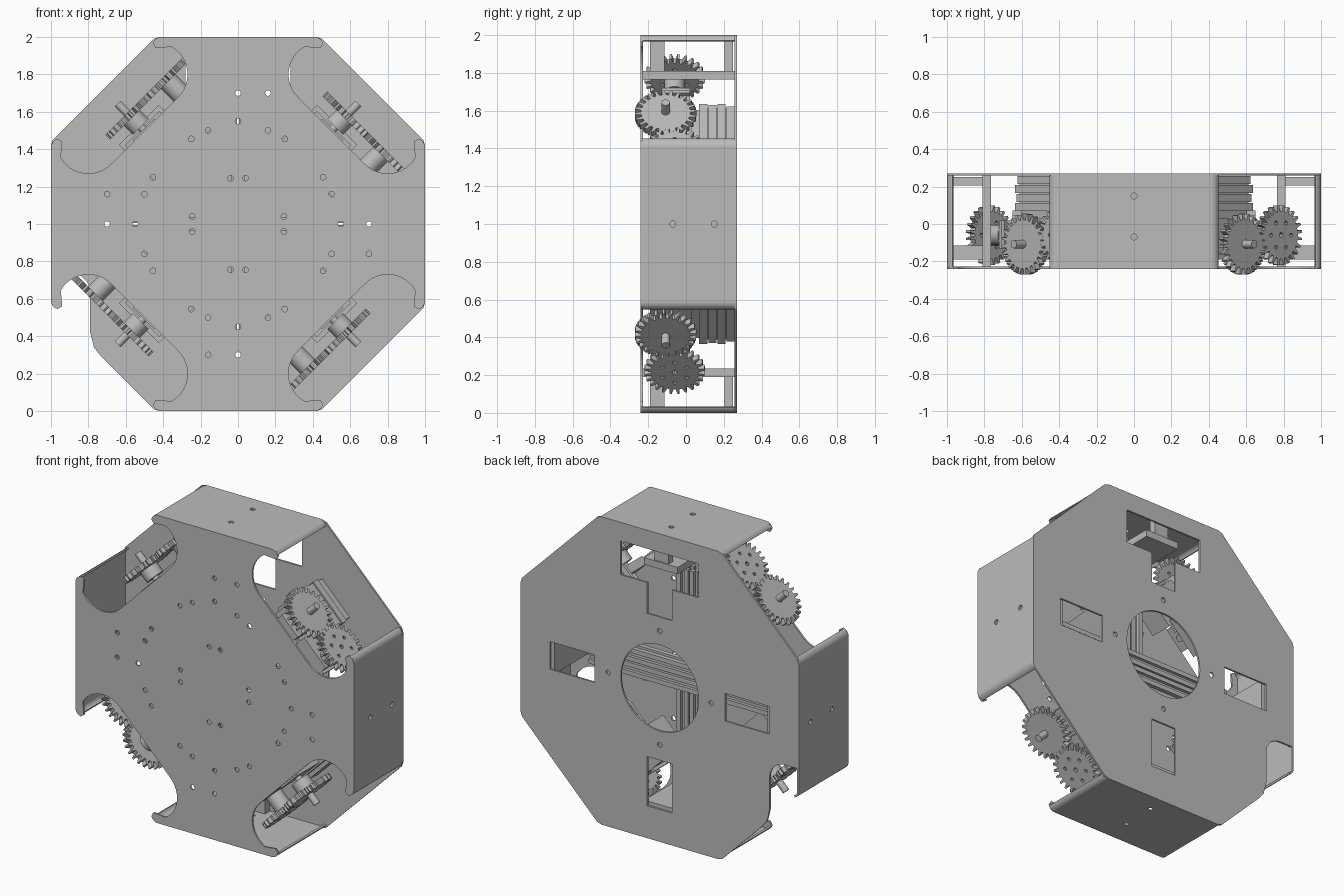
import bpy, math
from math import sin, cos, pi, radians
from mathutils import Matrix, Vector

if "Cube" in bpy.data.objects:
    bpy.data.objects.remove(bpy.data.objects["Cube"], do_unlink=True)

grey = bpy.data.materials.new("plain_grey")
grey.use_nodes = True
grey.diffuse_color = (0.5, 0.5, 0.5, 1)
grey.node_tree.nodes["Principled BSDF"].inputs["Base Color"].default_value = (0.5, 0.5, 0.5, 1)

CENTRE = Matrix.Translation((0, 0, 1))
UPRIGHT = Matrix.Rotation(pi / 2, 4, 'X')   # sheet drawn in x, z
ALONG_X = Matrix.Rotation(pi / 2, 4, 'Y')


def turn(degrees):
    """Clockwise turn about the middle, as seen from the front."""
    return CENTRE @ Matrix.Rotation(radians(degrees), 4, 'Y')


def at(x, y, z):
    return Matrix.Translation((x, y, z))


def arc(cx, cy, r, a, b, n=12):
    return [(cx + r * cos(radians(a + (b - a) * i / n)),
             cy + r * sin(radians(a + (b - a) * i / n))) for i in range(n + 1)]


def circle(cx, cy, r, n=20):
    return arc(cx, cy, r, 0, 360, n)[:-1]


def rect(x0, x1, y0, y1):
    return [(x0, y0), (x1, y0), (x1, y1), (x0, y1)]


def sheet(name, outline, holes, thick, matrix, smooth=False):
    """Flat outline with holes, thickened evenly about its plane."""
    curve = bpy.data.curves.new(name, 'CURVE')
    curve.dimensions = '2D'
    curve.fill_mode = 'BOTH'
    curve.extrude = thick / 2
    for loop in [outline] + holes:
        spline = curve.splines.new('POLY')
        spline.points.add(len(loop) - 1)
        for point, (x, y) in zip(spline.points, loop):
            point.co = (x, y, 0, 1)
        spline.use_cyclic_u = True
    temp = bpy.data.objects.new(name + "_outline", curve)
    bpy.context.collection.objects.link(temp)
    bpy.context.view_layer.update()
    graph = bpy.context.evaluated_depsgraph_get()
    mesh = bpy.data.meshes.new_from_object(temp.evaluated_get(graph))
    bpy.data.objects.remove(temp, do_unlink=True)
    bpy.data.curves.remove(curve)
    mesh.name = name
    mesh.transform(matrix)
    mesh.materials.clear()
    mesh.materials.append(grey)
    obj = bpy.data.objects.new(name, mesh)
    bpy.context.collection.objects.link(obj)
    for poly in mesh.polygons:
        poly.use_smooth = False
    if smooth:
        bpy.ops.object.select_all(action='DESELECT')
        bpy.context.view_layer.objects.active = obj
        obj.select_set(True)
        bpy.ops.object.shade_smooth_by_angle(angle=radians(35))
    return obj


def block(name, x0, x1, y0, y1, z0, z1, matrix):
    return sheet(name, rect(x0, x1, y0, y1), [], z1 - z0, matrix @ at(0, 0, (z0 + z1) / 2))


def rod(name, x, y, r, z0, z1, matrix):
    return sheet(name, circle(x, y, r), [], z1 - z0, matrix @ at(0, 0, (z0 + z1) / 2), True)


def quarter_turns(points):
    """Repeat points four times round the middle, clockwise."""
    result = []
    for _ in range(4):
        result += points
        points = [(y, -x) for x, y in points]
    return result


# Front plate: octagon with a rounded notch at each diagonal
corner = [(0.41, 1), (0.44, 0.99), (0.455, 0.965), (0.44, 0.94)]
corner += arc(0.44, 0.80, 0.17, 120, 225) + arc(0.80, 0.44, 0.17, 225, 330)
corner += [(0.94, 0.44), (0.965, 0.455), (0.99, 0.44), (1, 0.41)]
spots = quarter_turns([(0, 0.7), (0.16, 0.7), (0, 0.55)])
for a, b in ((0.16, 0.5), (0.25, 0.455), (0.04, 0.245)):
    spots += quarter_turns([(a, b), (-a, b)])
sheet("front_plate", quarter_turns(corner), [circle(x, y, 0.015, 14) for x, y in spots],
      0.012, CENTRE @ at(0, -0.234, 0) @ UPRIGHT)

# Back plate: octagon with windows and one relief cut
back = quarter_turns([(0.42, 1), (0.45, 0.99), (0.99, 0.45), (1, 0.42)])
relief = [(-0.73, -0.71), (-0.77, -0.66), (-0.79, -0.58)]
relief += arc(-0.90, -0.37, 0.11, 0, 90, 8) + [(-1, -0.26)]
back = back[:10] + relief + back[12:]
slot = rect(-0.09, 0.09, 0.47, 0.79)
windows = [circle(0, 0, 0.28, 48)]
windows += [[(y, -x) for x, y in slot], [(-x, -y) for x, y in slot], [(-y, x) for x, y in slot]]
windows.append([(-0.09, 0.46), (0.09, 0.46), (0.09, 0.66), (0.28, 0.66),
                (0.28, 0.88), (-0.28, 0.88), (-0.28, 0.66), (-0.09, 0.66)])
windows += [circle(x, y, 0.016, 14) for x, y in quarter_turns([(0, 0.37)])]
sheet("back_plate", back, windows, 0.012, CENTRE @ at(0, 0.264, 0) @ UPRIGHT)

# Four side walls with curled ends, and the frame behind each
for k in range(4):
    side = turn(90 * k)
    sheet("side_wall", rect(-0.41, 0.41, -0.24, 0.27),
          [circle(0, -0.07, 0.016, 14), circle(0, 0.15, 0.016, 14)],
          0.012, side @ at(0, 0, 0.994))
    for sign in (1, -1):
        curl = arc(0.41, 0.955, 0.045, 90, 20, 8) + arc(0.41, 0.955, 0.033, 20, 90, 8)
        sheet("wall_curl", [(sign * x, y) for x, y in curl], [], 0.51,
              side @ at(0, 0.015, 0) @ UPRIGHT, True)
    block("cross_plate", -0.12, 0.12, -0.228, 0.258, 0.765, 0.81, side)
    block("front_strut", -0.05, 0.05, -0.19, -0.115, 0.81, 0.988, side)
    block("back_strut", -0.05, 0.05, 0.205, 0.25, 0.81, 0.988, side)

# Slotted rails crossing in the middle
h, s, d = 0.042, 0.013, 0.022
rail = []
for i in range(4):
    quarter = [(-h, h), (-s, h), (-s, d), (s, d), (s, h)]
    for _ in range(i):
        quarter = [(y, -x) for x, y in quarter]
    rail += quarter
for offset in (-0.047, 0.047):
    sheet("upright_rail", rail, [], 1.3, CENTRE @ at(offset, -0.07, 0))
    sheet("level_rail", rail, [], 1.3, CENTRE @ at(0, 0.03, offset) @ ALONG_X)


def gear_outline(cx, cy, teeth, root, tip, phase):
    points = []
    for i in range(teeth):
        for frac, r in ((-0.30, root), (-0.14, tip), (0.14, tip), (0.30, root)):
            a = 2 * pi * (i + frac + phase) / teeth
            points.append((cx + r * cos(a), cy + r * sin(a)))
    return points


# Four drive units, one on each diagonal
GEAR_Z = 0.82
for k in range(4):
    unit = turn(45 + 90 * k)
    sheet("output_gear", gear_outline(0, -0.108, 24, 0.13, 0.163, 0.25), [],
          0.036, unit @ at(0, 0, GEAR_Z))
    rod("output_shaft", 0, -0.108, 0.022, 0.62, 0.91, unit)
    rod("output_hub", 0, -0.108, 0.06, 0.735, 0.805, unit)
    bolts = [circle(0.275 + 0.075 * cos(i * pi / 3), -0.06 + 0.075 * sin(i * pi / 3), 0.011, 10)
             for i in range(6)] + [circle(0.275, -0.06, 0.014, 10)]
    sheet("drive_gear", gear_outline(0.275, -0.06, 24, 0.126, 0.16, 0.5), bolts,
          0.036, unit @ at(0, 0, GEAR_Z))
    rod("drive_hub", 0.275, -0.06, 0.055, 0.70, 0.803, unit)
    # Servo and its stacked casing
    block("servo_body", 0.10, 0.32, -0.13, 0.02, 0.46, 0.70, unit)
    block("servo_flange", 0.04, 0.34, -0.13, 0.02, 0.64, 0.66, unit)
    block("bearing_block", -0.08, 0.08, -0.19, 0.05, 0.66, 0.715, unit)
    block("mount_bracket", -0.13, 0.13, 0.03, 0.07, 0.48, 0.725, unit)
    for y, reach in ((0.07, 0.15), (0.118, 0.145), (0.166, 0.15), (0.214, 0.14)):
        block("motor_casing", -reach, reach, y, y + 0.043, 0.48, 0.60 + reach, unit)
    block("motor_core", -0.135, 0.135, 0.07, 0.25, 0.49, 0.73, unit)
